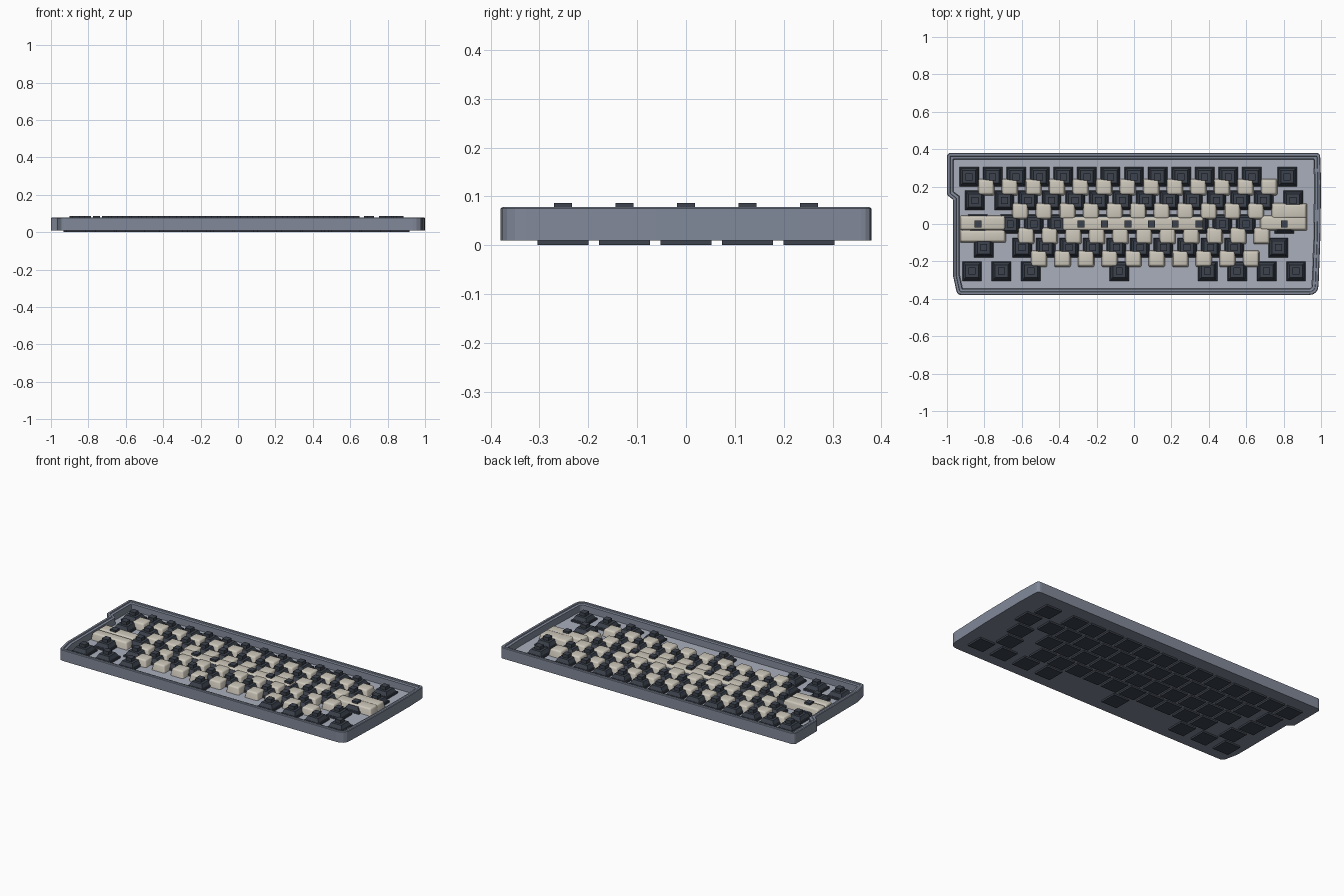
import bpy, bmesh, math
from mathutils import Vector

if "Cube" in bpy.data.objects:
    bpy.data.objects.remove(bpy.data.objects["Cube"])

U = 0.126                      # one key unit
LEFT = -7.5 * U                # left edge of the 15-unit layout


def material(name, rgb):
    m = bpy.data.materials.new(name)
    m.diffuse_color = (*rgb, 1)
    m.use_nodes = True
    m.node_tree.nodes["Principled BSDF"].inputs["Base Color"].default_value = m.diffuse_color
    return m


CASE = material("case_blue_grey", (0.22, 0.25, 0.32))
PLATE = material("plate_grey", (0.40, 0.43, 0.50))
DARK = material("switch_dark", (0.045, 0.055, 0.075))
BEIGE = material("cap_beige", (0.62, 0.58, 0.50))


def add_object(name, mesh, mat=None, loc=(0, 0, 0)):
    ob = bpy.data.objects.new(name, mesh)
    bpy.context.collection.objects.link(ob)
    ob.location = loc
    if mat and not mesh.materials:
        mesh.materials.append(mat)
    return ob


def loft(name, loops):
    """Skin a stack of equal-length point loops and close both ends."""
    bm = bmesh.new()
    rings = [[bm.verts.new(p) for p in loop] for loop in loops]
    n = len(rings[0])
    for a, b in zip(rings, rings[1:]):
        for i in range(n):
            j = (i + 1) % n
            bm.faces.new((a[i], a[j], b[j], b[i]))
    bm.faces.new(rings[0][::-1])
    bm.faces.new(rings[-1])
    bmesh.ops.recalc_face_normals(bm, faces=bm.faces)
    me = bpy.data.meshes.new(name)
    bm.to_mesh(me)
    bm.free()
    return me


# Case outline, counter-clockwise: x, y, corner radius (left side has a notch)
OUTLINE = [(-0.945, -0.38, 0.03), (0.985, -0.38, 0.055), (0.997, -0.06, 0.005),
           (1.0, 0.23, 0.005), (0.995, 0.38, 0.022), (-1.0, 0.38, 0.022),
           (-1.0, 0.155, 0.018), (-0.967, 0.13, 0.012), (-0.967, -0.28, 0.03)]


def outline(inset, z, steps=4):
    """Offset the case outline inwards and round its corners."""
    pts = [Vector(p[:2]) for p in OUTLINE]
    n = len(pts)
    sharp = []
    for i in range(n):
        d0 = (pts[i] - pts[i - 1]).normalized()
        d1 = (pts[(i + 1) % n] - pts[i]).normalized()
        n0, n1 = Vector((-d0.y, d0.x)), Vector((-d1.y, d1.x))
        sharp.append(pts[i] + (n0 + n1) * inset / (1 + n0.dot(n1)))
    loop = []
    for i, c in enumerate(sharp):
        r = max(OUTLINE[i][2] - inset, 0.006)
        a = (sharp[i - 1] - c).normalized()
        b = (sharp[(i + 1) % n] - c).normalized()
        t = min(r / math.tan(a.angle(b) / 2), 0.015 if r < 0.02 else 0.06)
        p, q = c + a * t, c + b * t
        for k in range(steps + 1):
            s = k / steps
            v = p * (1 - s) ** 2 + c * 2 * s * (1 - s) + q * s * s
            loop.append((v.x, v.y, z))
    return loop


# Case tray: outer wall, chamfered rim, stepped inner wall, floor
add_object("case", loft("case", [
    outline(0, 0.010), outline(0, 0.075), outline(0.004, 0.078),
    outline(0.016, 0.078), outline(0.018, 0.072), outline(0.032, 0.070),
    outline(0.034, 0.022)]), CASE)
add_object("switch_plate", loft("switch_plate", [outline(0.035, 0.021), outline(0.035, 0.031)]), PLATE)


def square(w, z, h=None):
    x, y = w / 2, (h or w) / 2
    return [(-x, -y, z), (x, -y, z), (x, y, z), (-x, y, z)]


# Switch: housing, tapered upper shell, stem
switch_mesh = loft("switch", [
    square(0.104, 0), square(0.104, 0.040), square(0.098, 0.044), square(0.092, 0.044),
    square(0.068, 0.066), square(0.037, 0.066), square(0.037, 0.086)])

# Key widths per row, back to front (standard 60 percent layout)
ROWS = [[1] * 13 + [2],
        [1.5] + [1] * 12 + [1.5],
        [1.75] + [1] * 11 + [2.25],
        [2.25] + [1] * 10 + [2.75],
        [1.25] * 3 + [6.25] + [1.25] * 4]
for r, row in enumerate(ROWS):
    x = LEFT
    for k, w in enumerate(row):
        add_object(f"switch_{r}_{k}", switch_mesh, DARK, (x + w * U / 2, (2 - r) * U, 0))
        x += w * U


def cap_mesh(w, d):
    """Tapered keycap with softened edges."""
    me = loft("keycap", [square(w, 0.032, d), square(w - 0.014, 0.074, d - 0.014)])
    bm = bmesh.new()
    bm.from_mesh(me)
    edges = [e for e in bm.edges if max(v.co.z for v in e.verts) > 0.05]
    bmesh.ops.bevel(bm, geom=edges, offset=0.009, segments=3, profile=0.5, affect='EDGES')
    bm.to_mesh(me)
    bm.free()
    for p in me.polygons:
        p.use_smooth = True
    me.set_sharp_from_angle(angle=math.radians(35))
    return me


# Single-unit caps sitting between the switches: first x, y, count
small_cap = cap_mesh(0.088, 0.088)
for r, (x0, y, count) in enumerate([(-0.79, 0.197, 13), (-0.608, 0.068, 12),
                                    (-0.577, -0.064, 11), (-0.508, -0.186, 10)]):
    for k in range(count):
        add_object(f"keycap_{r}_{k}", small_cap, BEIGE, (x0 + k * U, y, 0))

# Wide caps: name, x range, y range
WIDE = [("keycap_left_wide", -0.93, -0.685, -0.10, -0.03),
        ("keycap_left_medium", -0.93, -0.78, -0.036, 0.046),
        ("keycap_left_long", -0.90, -0.685, -0.036, 0.046),
        ("keycap_right_wide", 0.675, 0.925, -0.036, 0.046),
        ("keycap_right_medium", 0.775, 0.925, 0.026, 0.11),
        ("keycap_space_bar", -0.385, 0.375, -0.038, 0.042)]
for name, x0, x1, y0, y1 in WIDE:
    add_object(name, cap_mesh(x1 - x0, y1 - y0), BEIGE, ((x0 + x1) / 2, (y0 + y1) / 2, 0))
